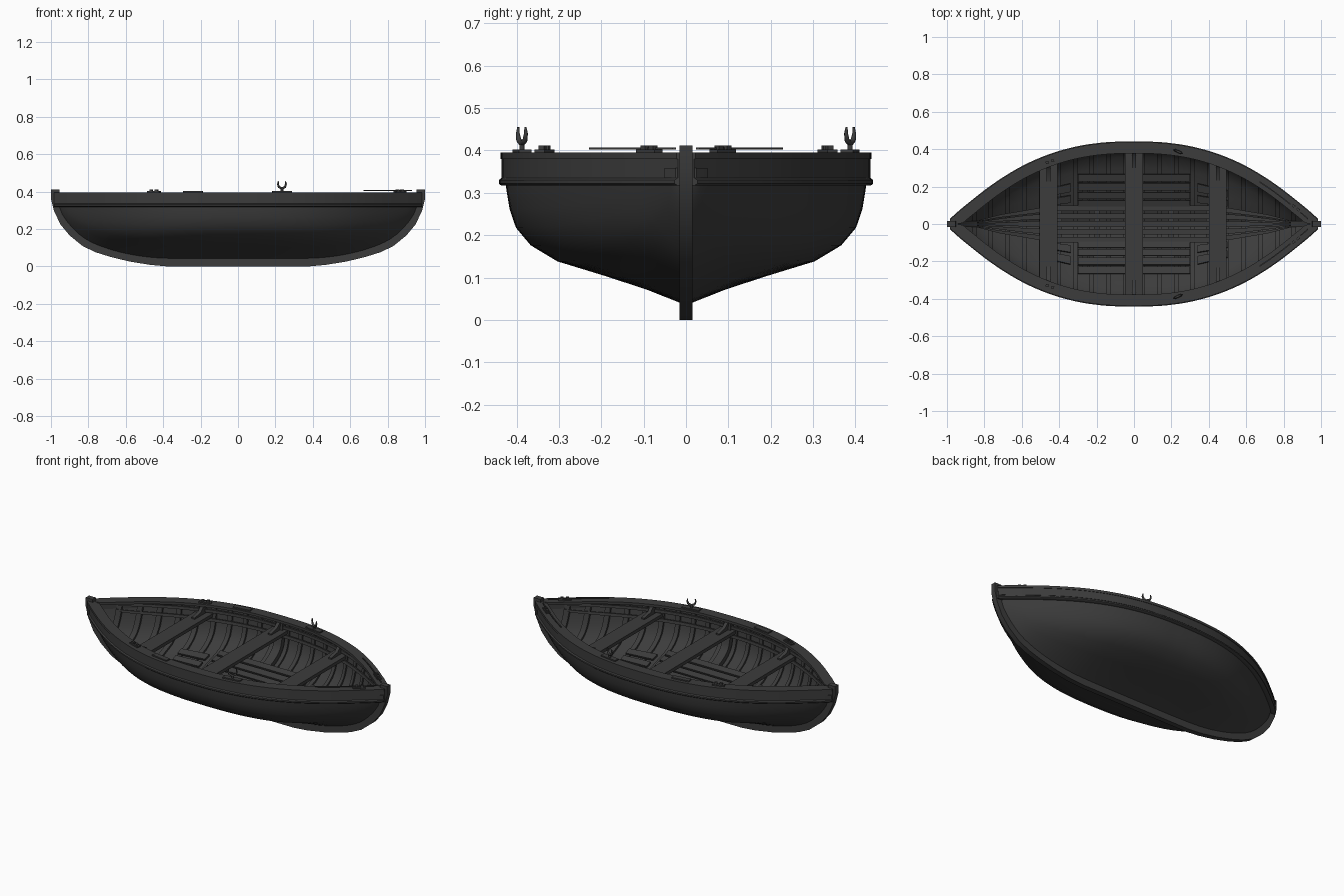
import bpy, bmesh, math
from mathutils import Vector

if "Cube" in bpy.data.objects:
    bpy.data.objects.remove(bpy.data.objects["Cube"])

dark = bpy.data.materials.new("dark_paint")
dark.diffuse_color = (0.045, 0.045, 0.045, 1)
dark.use_nodes = True
dark.node_tree.nodes["Principled BSDF"].inputs["Base Color"].default_value = dark.diffuse_color


def spline(pts, x):
    """Smooth curve through (x, value) pairs."""
    n = len(pts)
    x = min(max(x, pts[0][0]), pts[-1][0])
    i = next((k for k in range(n - 1) if x <= pts[k + 1][0]), n - 2)

    def slope(k):
        a, b = pts[max(k - 1, 0)], pts[min(k + 1, n - 1)]
        return (b[1] - a[1]) / (b[0] - a[0])
    (xa, ya), (xb, yb) = pts[i], pts[i + 1]
    h = xb - xa
    t = (x - xa) / h
    return ((2*t**3 - 3*t*t + 1) * ya + (t**3 - 2*t*t + t) * h * slope(i)
            + (3*t*t - 2*t**3) * yb + (t**3 - t*t) * h * slope(i + 1))


# Plan half-width, rabbet height and midship section of the hull
PLAN = [(0, .434), (.15, .429), (.3, .408), (.45, .366), (.6, .3), (.75, .207), (.9, .091), (.985, .018)]
BOTTOM = [(0, .04), (.4, .042), (.55, .056), (.7, .09), (.82, .14), (.9, .21), (.95, .28), (.97, .34)]
SECTION = [(.03, 0), (.21, .09), (.44, .185), (.70, .285), (.845, .395), (.925, .515),
           (.96, .645), (.98, .80), (.985, 1)]
G = [(i, p[0]) for i, p in enumerate(SECTION)]
F = [(i, p[1]) for i, p in enumerate(SECTION)]
TOP = .385


def width(x):
    return spline(PLAN, abs(x))


def skin(x, s, d=0):
    """Point on hull section s (0 keel .. 8 rail), moved inward by d."""
    def raw(q):
        f, g = spline(F, q), spline(G, q)
        m = abs(x) ** 3
        zb = spline(BOTTOM, abs(x))
        g = g * (1 - m) + .985 * max(f, 0) ** .65 * m
        return Vector((width(x) * g, zb + (TOP - zb) * f))
    p = raw(s)
    t = (raw(min(s + .1, 8)) - raw(max(s - .1, 0))).normalized()
    return (x, max(p.x - t.y * d, 0.0), p.y + t.x * d)


def loft(name, groups, mirror=False):
    """Closed solids through lists of rings."""
    bm = bmesh.new()
    for sign in ((1, -1) if mirror else (1,)):
        for rings in groups:
            vs = [[bm.verts.new((p[0], p[1] * sign, p[2])) for p in r] for r in rings]
            n = len(vs[0])
            for a, b in zip(vs, vs[1:]):
                for j in range(n):
                    bm.faces.new((a[j], a[(j + 1) % n], b[(j + 1) % n], b[j]))
            bm.faces.new(vs[0])
            bm.faces.new(vs[-1])
    bmesh.ops.recalc_face_normals(bm, faces=bm.faces)
    me = bpy.data.meshes.new(name)
    bm.to_mesh(me)
    bm.free()
    ob = bpy.data.objects.new(name, me)
    bpy.context.collection.objects.link(ob)
    me.materials.append(dark)
    return ob


def span(a, b, n):
    return [a + (b - a) * i / n for i in range(n + 1)]


def patch(x0, x1, nx, s0, s1, ns, d0, d1):
    """Piece that follows the hull skin."""
    ss = span(s0, s1, ns)
    return [[skin(x, s, d0) for s in ss] + [skin(x, s, d1) for s in reversed(ss)]
            for x in span(x0, x1, nx)]


def plank(x0, x1, s, w, d, xref):
    """Straight board lying at the hull angle found at xref."""
    ring = patch(xref, xref + .01, 1, s, s + w, 1, d, d + .012)[0]
    return [[(x, p[1], p[2]) for p in ring] for x in (x0, x1)]


def sweep(profile, x0=-.985, x1=.985, n=56):
    """Profile (inset, z) carried along the plan outline."""
    rings = []
    for x in span(x0, x1, n):
        k = math.hypot(1, (width(abs(x) + .01) - width(abs(x) - .01)) / .02) if abs(x) > .02 else 1
        rings.append([(x, max(width(x) - d * k, 0), z) for d, z in profile])
    return rings


def box(x, y, z, lx, ly, lz, turn=0):
    c, s = math.cos(turn), math.sin(turn)
    return [[(x + c*u*lx/2 - s*v*ly/2, y + s*u*lx/2 + c*v*ly/2, z + w*lz/2)
             for v, w in ((-1, -1), (1, -1), (1, 1), (-1, 1))] for u in (-1, 1)]


# Hull shell with hard-chined section
loft("hull", [patch(-.97, .97, 64, 0, 8, 8, 0, .012)], True)

# Rails around the top
loft("top_strake", [sweep([(-.001, .335), (-.001, .382), (.02, .382), (.02, .335)])], True)
loft("gunwale_cap", [sweep([(-.004, .38), (-.004, .395), (.056, .395), (.056, .38)])], True)
loft("rub_rail", [sweep([(.02, .317), (-.002, .317), (-.008, .322), (-.008, .33), (-.002, .335), (.02, .335)])], True)

# Keel and both stems as one band
outer = [(0, 0), (.38, 0), (.47, .008), (.58, .026), (.68, .05), (.76, .075), (.83, .108), (.9, .165), (.95, .225), (.985, .30), (1, .36), (1, .412)]
inner = [(0, .056), (.38, .06), (.45, .064), (.55, .076), (.64, .097), (.71, .118), (.77, .147), (.84, .205), (.89, .265), (.93, .33), (.95, .37), (.955, .412)]
pairs = list(zip(outer, inner))
pairs = [((-a[0], a[1]), (-b[0], b[1])) for a, b in reversed(pairs[1:])] + pairs
H = .0155
loft("keel_and_stems", [[[(a[0], -H, a[1]), (a[0], H, a[1]), (b[0], H, b[1]), (b[0], -H, b[1])] for a, b in pairs]])
strap = [(-.005, .335), (-.005, .359), (.01, .359), (.01, .335)]
loft("stem_straps", [sweep(strap, .955, .984, 2), sweep(strap, -.984, -.955, 2)], True)

# Ribs, heavier midship frame and stringers inside
loft("ribs", [patch(x - .012, x + .012, 1, 0, 7.9, 16, .010, .024) for x in span(-.855, .855, 19)], True)
loft("midship_frame", [patch(-.025, .025, 1, .2, 7.9, 16, .010, .04)], True)
loft("stringers", [patch(-.86, .86, 40, a, b, 1, .022, .034) for a, b in ((6.45, 6.8), (7.35, 7.6))], True)

# Floor boards: long centre boards tapering into the stems, side boards, end boards
centre = []
for y in (-.084, -.042, 0, .042, .084):
    l = .6 - abs(y)
    rings = []
    for x, k, z in ((-.84, .18, .235), (-.72, .5, .155), (-l, .85, .118), (-.4, 1, .112),
                    (.4, 1, .112), (l, .85, .118), (.72, .5, .155), (.84, .18, .235)):
        rings.append([(x, y*k + v*.015*k, z + w) for v, w in ((-1, -.006), (1, -.006), (1, .006), (-1, .006))])
    centre.append(rings)
loft("centre_boards", centre)
loft("floor_bearers", [box(x, 0, .098, .03, .2, .016) for x in (-.4, -.2, .2, .4)])
side = [plank(-.3, .3, s, .33, .036, .15) for s in (1.2, 1.62, 2.04, 2.46)]
side += [patch(e * .34, e * .5, 1, s, s + .4, 1, .03, .042) for e in (-1, 1) for s in (1.5, 2.1)]
side += [patch(x - .015, x + .015, 1, 1.1, 2.8, 4, .022, .034) for x in (-.26, 0, .26)]
loft("side_boards", side, True)

# Seats with knees
seats, knees = [], []
for x, w in ((-.457, .095), (0, .098), (.448, .095)):
    seats.append([[(q, y, z) for y, z in ((-e, .315), (e, .315), (e, .335), (-e, .335))]
                  for q in span(x - w/2, x + w/2, 2) for e in [width(q) * .975 - .012]])
    e = width(x) - .025
    knee = [(e - .11, .334), (e, .334), (e, .382), (e - .025, .382), (e - .05, .356), (e - .11, .343)]
    knees.append([[(q, y, z) for y, z in knee] for q in (x - .01, x + .01)])
loft("seats", seats)
loft("seat_knees", knees, True)


def rail_spot(x):
    """Middle of the gunwale cap and its direction."""
    return width(x) - .032, math.atan2(width(abs(x) + .02) - width(abs(x) - .02), .04) * (1 if x > 0 else -1)


# Fairleads, rowlock pads and hand rods on the gunwale
fittings = []
for x in (-.45, .865):
    y, a = rail_spot(x)
    fittings.append(box(x, y, .398, .07, .024, .008, a))
    for o in (-.015, .015):
        fittings.append(box(x + o * math.cos(a), y + o * math.sin(a), .405, .016, .014, .014, a))
for x in (-.24, .235):
    y, a = rail_spot(x)
    fittings.append(box(x, y, .398, .105, .03, .008, a))
loft("gunwale_fittings", fittings, True)
loft("hand_rods", [sweep([(.026, .402), (.032, .402), (.032, .407), (.026, .407)], .67, .93, 10)], True)

# Rowlocks: tapered horns on a short post
y0, ang = rail_spot(.235)
for sign in (1, -1):
    cu = bpy.data.curves.new("rowlock", 'CURVE')
    cu.dimensions = '3D'
    cu.bevel_depth = .0055
    cu.bevel_resolution = 1
    cu.use_fill_caps = True
    horn = [(-.021, .455, .5), (-.024, .44, .9), (-.018, .424, 1.2), (0, .416, 1.3),
            (.018, .424, 1.2), (.024, .44, .9), (.021, .455, .5)]
    for path in (horn, [(0, .394, 1.3), (0, .418, 1.3)]):
        sp = cu.splines.new('POLY')
        sp.points.add(len(path) - 1)
        for p, (u, z, r) in zip(sp.points, path):
            p.co = (.235 + u * .9, sign * (y0 + u * -.4), z, 1)
            p.radius = r
    cu.materials.append(dark)
    bpy.context.collection.objects.link(bpy.data.objects.new("rowlock", cu))

# Smooth the curved planking, keep hard edges
bpy.ops.object.select_all(action='DESELECT')
for ob in bpy.data.objects:
    if ob.type == 'MESH':
        ob.select_set(True)
        bpy.context.view_layer.objects.active = ob
bpy.ops.object.shade_smooth_by_angle(angle=math.radians(40))
